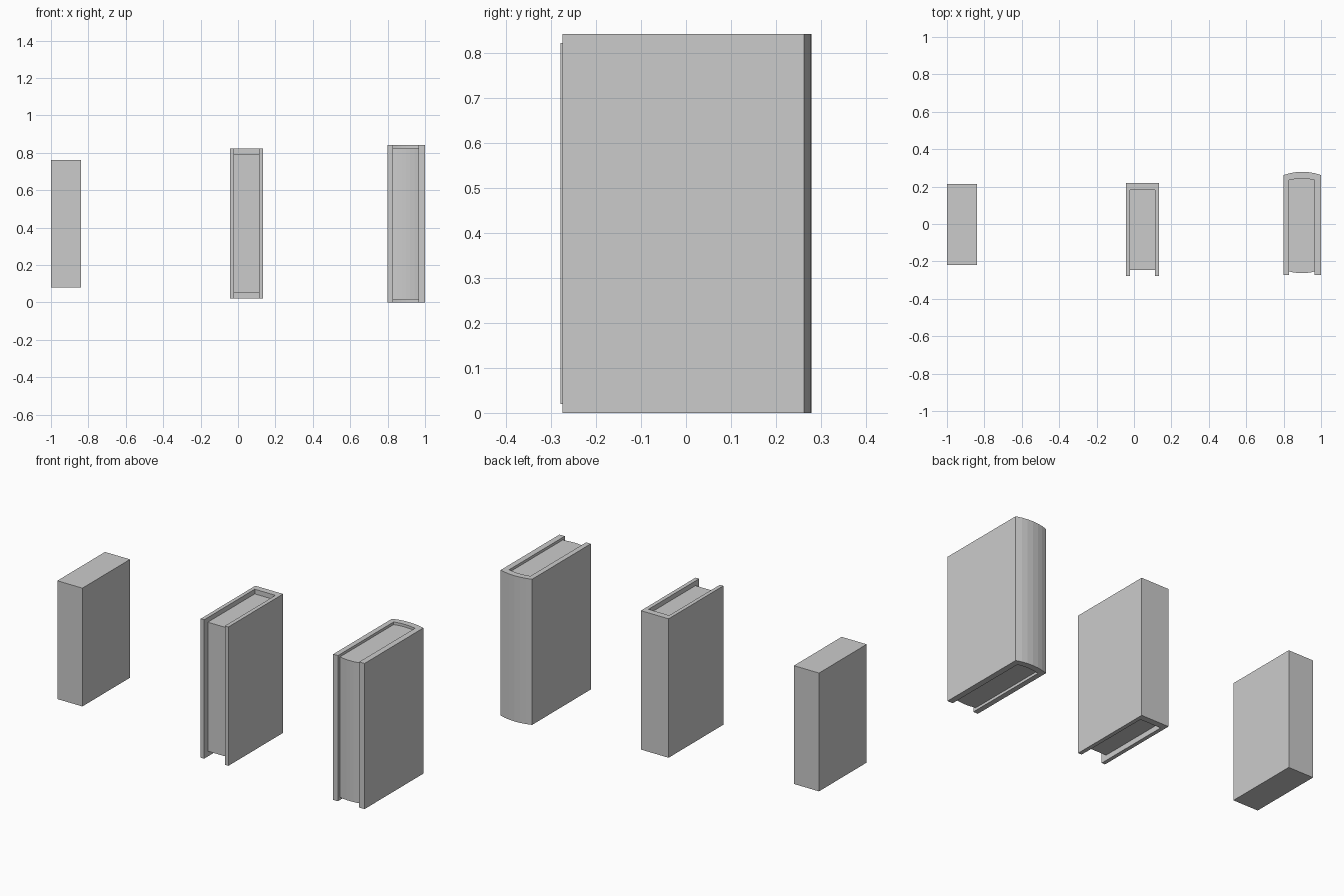
import bpy, bmesh

if "Cube" in bpy.data.objects:
    bpy.data.objects.remove(bpy.data.objects["Cube"])


def extrude(name, profile, z0, z1):
    """Extrude a plan-view outline (x, y) from z0 to z1."""
    bm = bmesh.new()
    face = bm.faces.new([bm.verts.new((x, y, z0)) for x, y in profile])
    res = bmesh.ops.extrude_face_region(bm, geom=[face])
    top = [v for v in res["geom"] if isinstance(v, bmesh.types.BMVert)]
    bmesh.ops.translate(bm, verts=top, vec=(0, 0, z1 - z0))
    bmesh.ops.recalc_face_normals(bm, faces=bm.faces)
    mesh = bpy.data.meshes.new(name)
    bm.to_mesh(mesh)
    bm.free()
    obj = bpy.data.objects.new(name, mesh)
    bpy.context.collection.objects.link(obj)
    return obj


def arc(x0, x1, y, bulge, n=6):
    """Shallow bowed edge running from x0 to x1."""
    pts = []
    for i in range(n + 1):
        t = 2 * i / n - 1
        pts.append((x0 + (x1 - x0) * i / n, y + bulge * (1 - t * t)))
    return pts


def cover(name, outer, inner, y_front, z0, z1):
    """U-shaped binding: outer spine edge, inner spine edge, two boards."""
    profile = ([(outer[0][0], y_front)] + outer + [(outer[-1][0], y_front)]
               + [(inner[-1][0], y_front)] + inner[::-1]
               + [(inner[0][0], y_front)])
    return extrude(name, profile, z0, z1)


# Plain block book
extrude("plain_book", [(-1, -0.22), (-0.84, -0.22), (-0.84, 0.215), (-1, 0.215)],
        0.08, 0.763)

# Book with a square spine
spine_in = [(-0.021, 0.183), (0.111, 0.183)]
cover("square_cover", [(-0.043, 0.22), (0.134, 0.22)], spine_in, -0.279, 0.02, 0.822)
extrude("square_pages", spine_in + [(0.111, -0.245), (-0.021, -0.245)], 0.05, 0.795)

# Book with a rounded spine and bowed pages
spine_in = arc(0.83, 0.966, 0.234, 0.009)
cover("round_cover", arc(0.8, 1.0, 0.262, 0.017), spine_in, -0.274, 0.0, 0.841)
extrude("round_pages", spine_in + arc(0.83, 0.966, -0.254, -0.009)[::-1], 0.015, 0.826)
